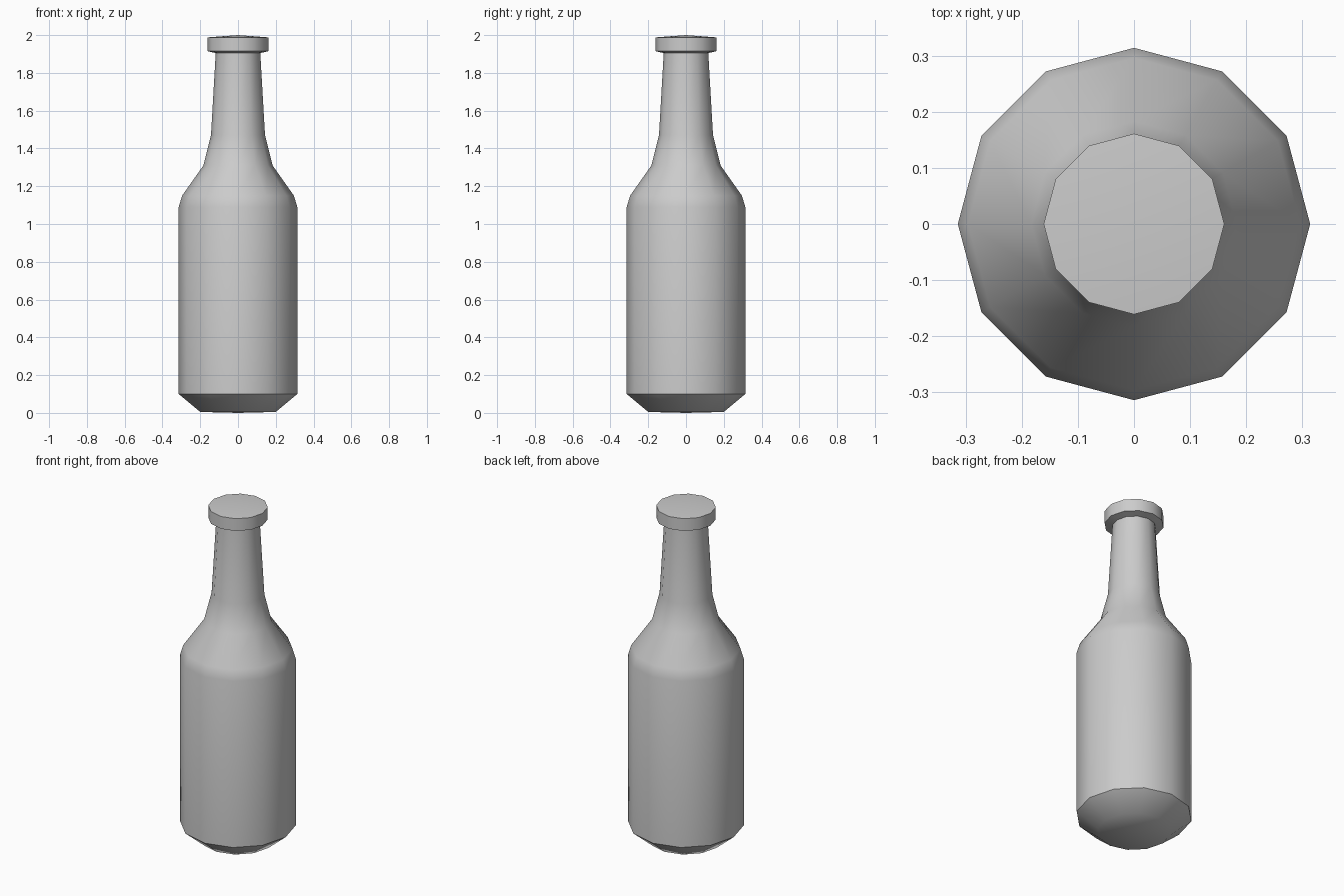
import bpy
import bmesh
from math import cos, sin, pi, radians

SIDES = 12

cube = bpy.data.objects.get("Cube")
if cube:
    bpy.data.objects.remove(cube, do_unlink=True)


def make_material(name, color):
    mat = bpy.data.materials.new(name)
    mat.use_nodes = True
    mat.diffuse_color = color
    mat.node_tree.nodes["Principled BSDF"].inputs["Base Color"].default_value = color
    return mat


def lathe(name, profile, material):
    """Revolve (radius, z) points around z; radius 0 makes a pole."""
    bm = bmesh.new()
    rings = []
    for r, z in profile:
        count = SIDES if r > 0 else 1
        angles = [2 * pi * i / SIDES for i in range(count)]
        rings.append([bm.verts.new((r * cos(a), r * sin(a), z)) for a in angles])
    for low, high in zip(rings, rings[1:]):
        for i in range(SIDES):
            j = (i + 1) % SIDES
            if len(low) == 1:
                bm.faces.new((low[0], high[j], high[i]))
            elif len(high) == 1:
                bm.faces.new((low[i], low[j], high[0]))
            else:
                bm.faces.new((low[i], low[j], high[j], high[i]))
    mesh = bpy.data.meshes.new(name)
    bm.to_mesh(mesh)
    bm.free()
    mesh.materials.append(material)
    obj = bpy.data.objects.new(name, mesh)
    bpy.context.collection.objects.link(obj)
    bpy.ops.object.select_all(action="DESELECT")
    obj.select_set(True)
    bpy.context.view_layer.objects.active = obj
    bpy.ops.object.shade_smooth_by_angle(angle=radians(44))
    return obj


grey = make_material("plain grey", (0.6, 0.6, 0.6, 1.0))

# Bottle: base, chamfer, straight wall, shoulder and tapering neck
lathe("bottle_body", [
    (0, 0), (0.2, 0.005), (0.314, 0.1), (0.314, 1.09), (0.296, 1.15),
    (0.183, 1.31), (0.143, 1.47), (0.118, 1.905),
], grey)

# Cap: flared underside, rim and slightly domed top
lathe("bottle_cap", [
    (0.118, 1.905), (0.161, 1.915), (0.161, 1.988), (0, 2.0),
], grey)
